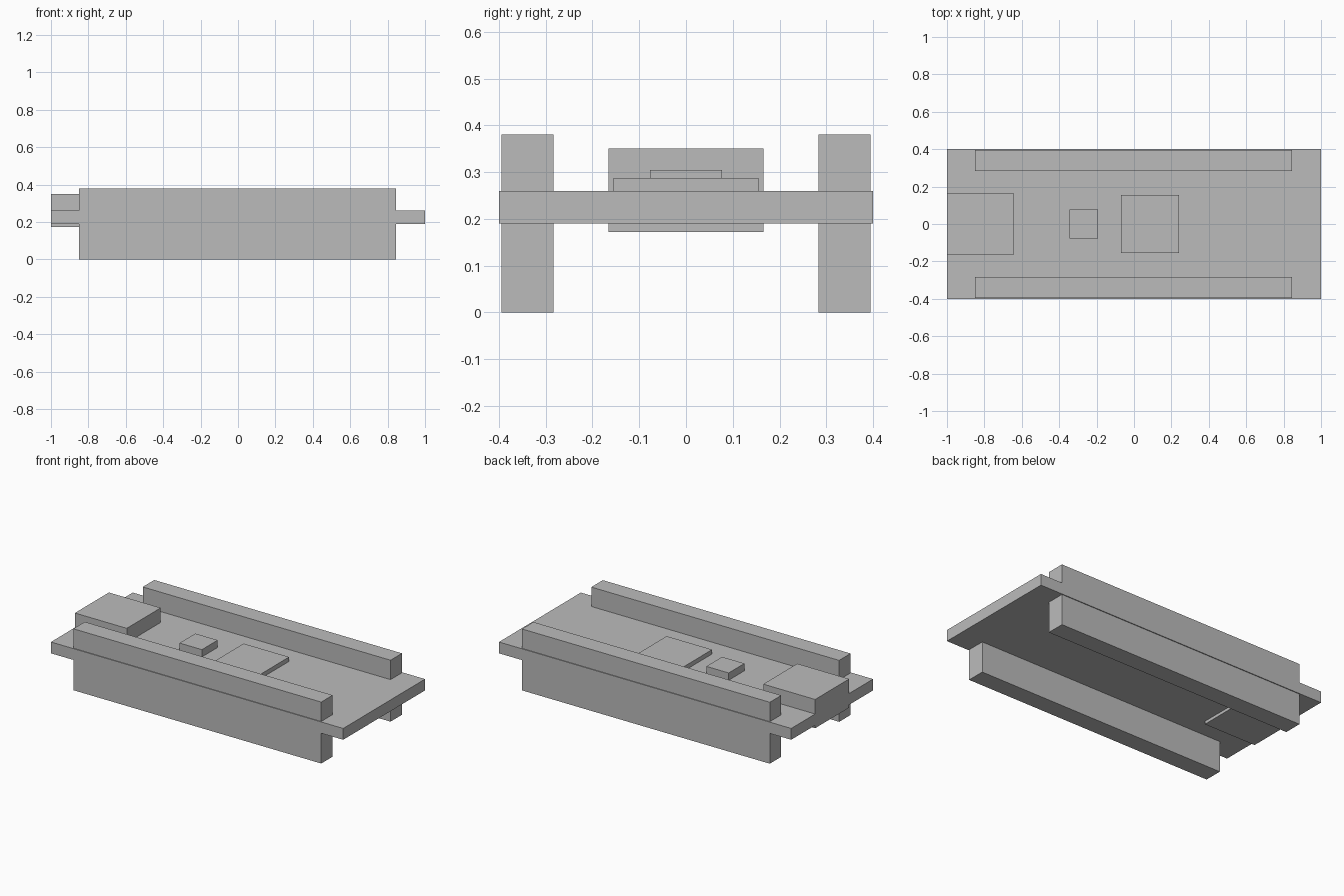
import bpy
import bmesh
from mathutils import Matrix, Vector

cube = bpy.data.objects.get("Cube")
if cube:
    bpy.data.objects.remove(cube, do_unlink=True)

COLOUR = (0.5, 0.5, 0.5, 1)
grey = bpy.data.materials.new("plain grey")
grey.use_nodes = True
grey.diffuse_color = COLOUR
grey.node_tree.nodes["Principled BSDF"].inputs["Base Color"].default_value = COLOUR


def box(name, x, y, z):
    """Flat-faced box spanning the given (low, high) ranges."""
    low, high = (Vector(corner) for corner in zip(x, y, z))
    bm = bmesh.new()
    bmesh.ops.create_cube(bm, size=1, matrix=Matrix.LocRotScale(
        (low + high) / 2, None, high - low))
    mesh = bpy.data.meshes.new(name)
    bm.to_mesh(mesh)
    bm.free()
    mesh.materials.append(grey)
    obj = bpy.data.objects.new(name, mesh)
    bpy.context.collection.objects.link(obj)
    return obj


BOARD_BOTTOM, BOARD_TOP = 0.19, 0.26

# Flat board
box("board", (-1, 1), (-0.4, 0.4), (BOARD_BOTTOM, BOARD_TOP))

# Long pin headers running through the board on both sides
box("front_header", (-0.85, 0.846), (-0.395, -0.283), (0, 0.38))
box("back_header", (-0.85, 0.846), (0.283, 0.395), (0, 0.38))

# Socket at the right end, wrapping the board edge
box("socket", (-1, -0.645), (-0.166, 0.166), (0.172, 0.35))

# Components on the top face
box("button", (-0.346, -0.193), (-0.077, 0.077), (BOARD_TOP, 0.305))
box("chip", (-0.07, 0.241), (-0.155, 0.155), (BOARD_TOP, 0.287))
